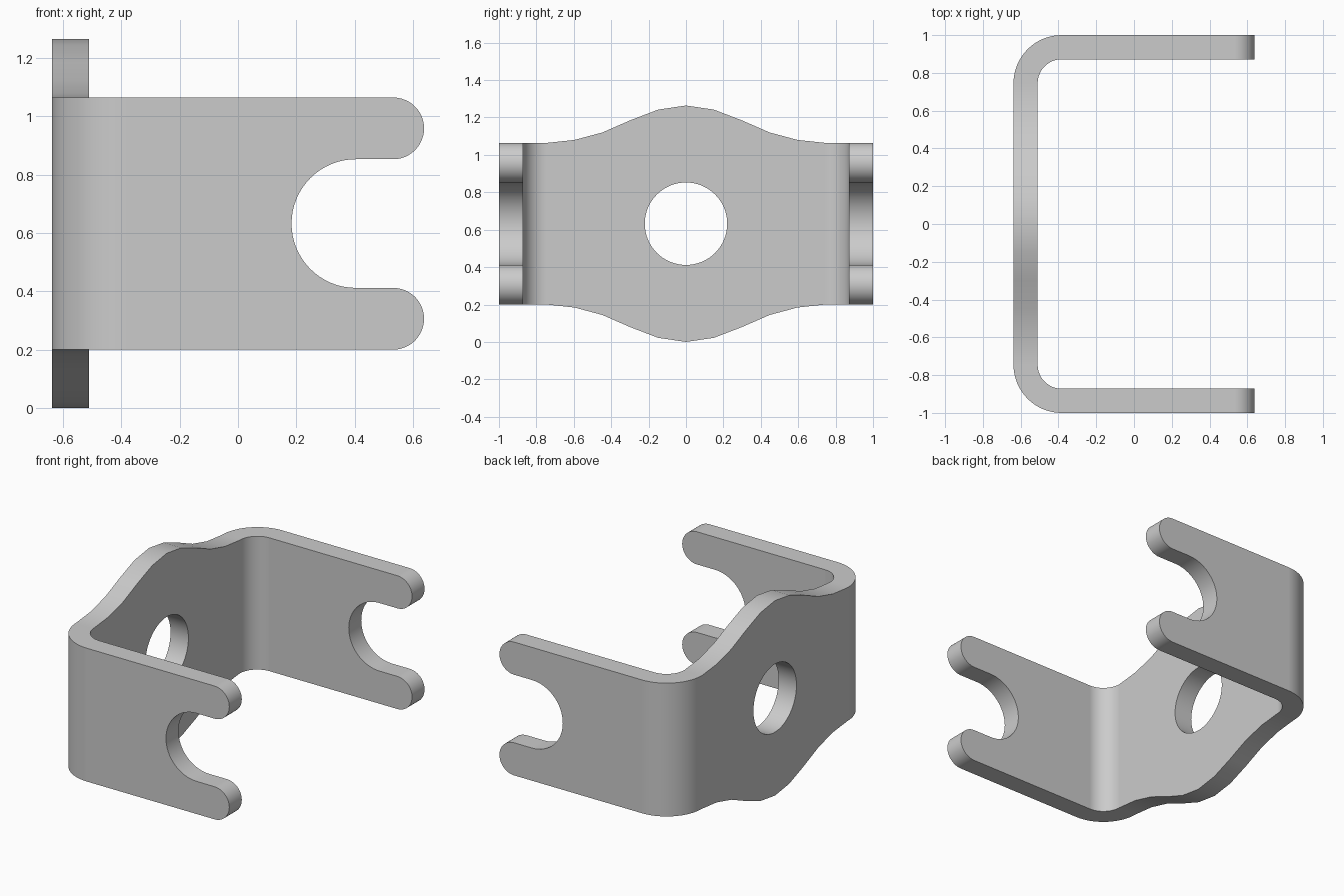
import bpy
import bmesh
from math import cos, sin, radians

cube = bpy.data.objects.get("Cube")
if cube:
    bpy.data.objects.remove(cube, do_unlink=True)

MID = 0.632        # height of the hole and slot centres
HALF = 0.432       # half the strip height
BORE = 0.2205      # radius of hole and slots
TIP = (HALF - BORE) / 2
BEND_X, BEND_Y = -0.383, 0.745
TIP_X, SLOT_X = 0.532, 0.404


def arc(cx, cy, r, start, end, steps=24):
    angles = [radians(start + (end - start) * i / steps) for i in range(steps + 1)]
    return [(cx + r * cos(a), cy + r * sin(a)) for a in angles]


def prism(name, outline, axis, low, high):
    """Solid made by sweeping a flat outline along one axis."""
    place = {"x": lambda a, b, d: (d, a, b),
             "y": lambda a, b, d: (a, d, b),
             "z": lambda a, b, d: (a, b, d)}[axis]
    bm = bmesh.new()
    rings = [[bm.verts.new(place(a, b, d)) for a, b in outline] for d in (low, high)]
    for ring in rings:
        bm.faces.new(ring)
    n = len(outline)
    for i in range(n):
        j = (i + 1) % n
        bm.faces.new((rings[0][i], rings[0][j], rings[1][j], rings[1][i]))
    bmesh.ops.recalc_face_normals(bm, faces=bm.faces)
    mesh = bpy.data.meshes.new(name)
    bm.to_mesh(mesh)
    bm.free()
    obj = bpy.data.objects.new(name, mesh)
    bpy.context.collection.objects.link(obj)
    return obj


def combine(target, cutter, operation):
    cutter.hide_render = True
    mod = target.modifiers.new(cutter.name, "BOOLEAN")
    mod.operation = operation
    mod.solver = "EXACT"
    mod.object = cutter
    bpy.context.view_layer.objects.active = target
    bpy.ops.object.modifier_apply(modifier=mod.name)
    bpy.data.objects.remove(cutter, do_unlink=True)


# Bent strip: U shape seen from above
outer = arc(BEND_X, -BEND_Y, 0.255, 270, 180, 16) + arc(BEND_X, BEND_Y, 0.255, 180, 90, 16)
inner = arc(BEND_X, BEND_Y, 0.127, 90, 180, 16) + arc(BEND_X, -BEND_Y, 0.127, 180, 270, 16)
u_shape = [(0.8, -1)] + outer + [(0.8, 1), (0.8, 0.872)] + inner + [(0.8, -0.872)]
bracket = prism("bracket", u_shape, "z", -0.3, 1.6)

# Bulged outline of the back plate
bulge = [0.632, 0.61, 0.553, 0.488, 0.448, HALF]
side = [(i * BEND_Y / 5, h) for i, h in enumerate(bulge)] + [(1.2, HALF)]
top = [(-y, h) for y, h in reversed(side[1:])] + side
outline = [(y, MID + h) for y, h in top] + [(y, MID - h) for y, h in reversed(top)]
combine(bracket, prism("plate_outline", outline, "x", -1, 1), "INTERSECT")

# Forked arms with rounded tips and an open slot
fork = [(-1, -0.6), (TIP_X, -0.6)]
fork += arc(TIP_X, MID - BORE - TIP, TIP, -90, 90)
fork += arc(SLOT_X, MID, BORE, 270, 90, 32)
fork += arc(TIP_X, MID + BORE + TIP, TIP, -90, 90)
fork += [(TIP_X, 1.9), (-1, 1.9)]
combine(bracket, prism("fork_outline", fork, "y", -1.5, 1.5), "INTERSECT")

# Round hole through the back plate
hole = arc(0, MID, BORE, 0, 360, 64)[:-1]
combine(bracket, prism("hole_cutter", hole, "x", -1, 0), "DIFFERENCE")

# Grey metal
grey = bpy.data.materials.new("grey_metal")
grey.use_nodes = True
color = (0.6, 0.6, 0.6, 1)
grey.diffuse_color = color
grey.node_tree.nodes["Principled BSDF"].inputs["Base Color"].default_value = color
bracket.data.materials.clear()
bracket.data.materials.append(grey)

bpy.ops.object.select_all(action="DESELECT")
bracket.select_set(True)
bpy.context.view_layer.objects.active = bracket
bpy.ops.object.shade_smooth_by_angle(angle=radians(30))
weighted = bracket.modifiers.new("flat_faces", "WEIGHTED_NORMAL")
weighted.keep_sharp = True
